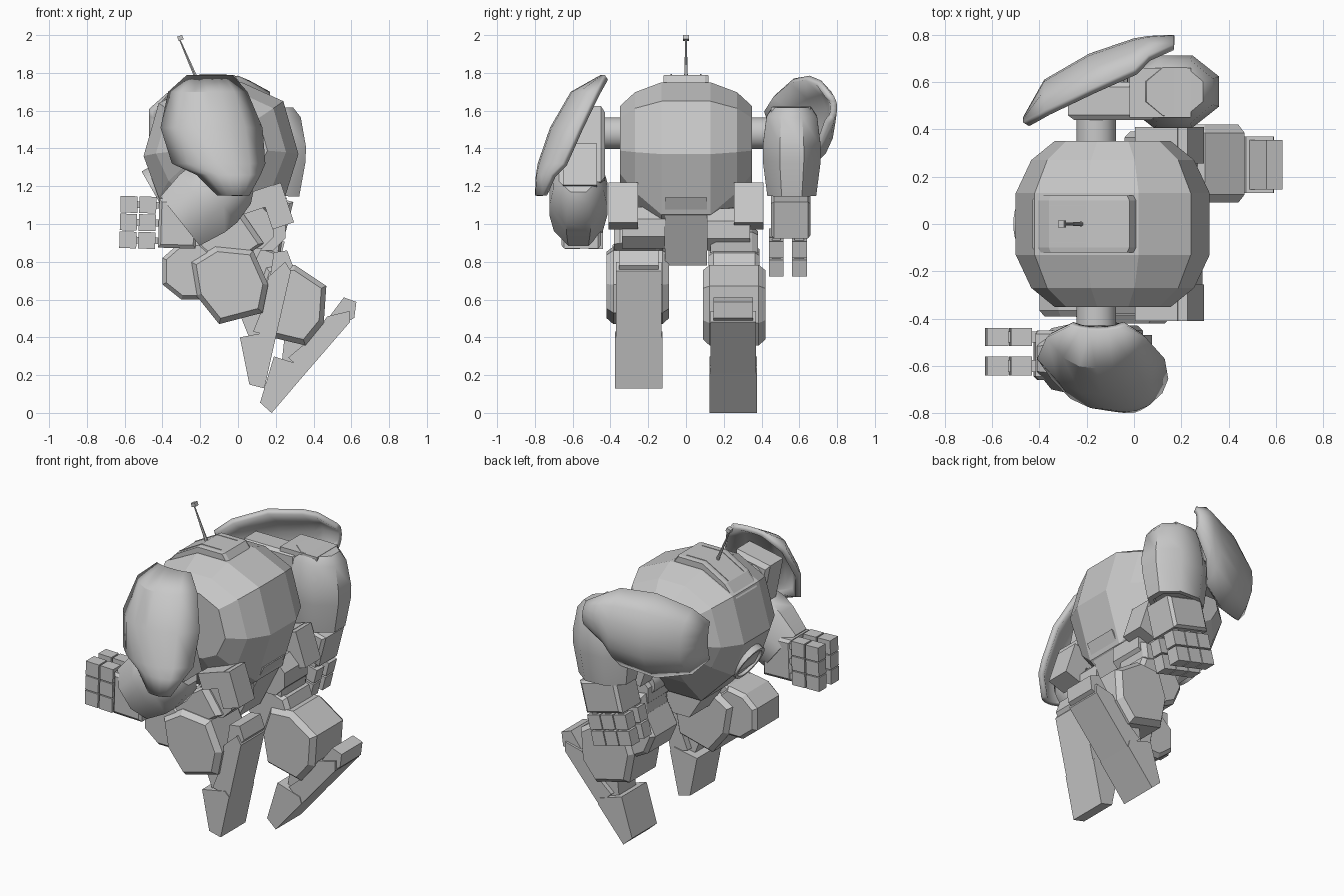
import bpy, bmesh, math
from mathutils import Vector

cube = bpy.data.objects.get("Cube")
if cube:
    bpy.data.objects.remove(cube, do_unlink=True)

GREY = (0.58, 0.58, 0.58, 1)
mat = bpy.data.materials.new("plain grey")
mat.use_nodes = True
mat.diffuse_color = GREY
mat.node_tree.nodes["Principled BSDF"].inputs["Base Color"].default_value = GREY


def finish(name, bm, smooth=0):
    bmesh.ops.recalc_face_normals(bm, faces=bm.faces)
    me = bpy.data.meshes.new(name)
    bm.to_mesh(me)
    bm.free()
    me.materials.append(mat)
    if smooth:
        me.shade_smooth()
        me.set_sharp_from_angle(angle=math.radians(smooth))
    ob = bpy.data.objects.new(name, me)
    bpy.context.collection.objects.link(ob)
    return ob


def loft(name, rings, smooth=0, closed=True):
    """Skin a list of equal-length rings; closed rings get end caps."""
    bm = bmesh.new()
    rows = [[bm.verts.new(p) for p in r] for r in rings]
    n = len(rows[0])
    for a, b in zip(rows, rows[1:]):
        for i in range(n if closed else n - 1):
            j = (i + 1) % n
            bm.faces.new((a[i], a[j], b[j], b[i]))
    if closed:
        bm.faces.new(rows[0])
        bm.faces.new(rows[-1])
    return finish(name, bm, smooth)


def prism(name, pts, y0, y1, chamfer=0, inset=0.86):
    """Side profile (x, z) extruded across y, with optional chamfered sides."""
    cx = sum(p[0] for p in pts) / len(pts)
    cz = sum(p[1] for p in pts) / len(pts)
    ring = lambda y, s: [(cx + (x - cx) * s, y, cz + (z - cz) * s) for x, z in pts]
    rings = [ring(y0, 1), ring(y1, 1)]
    if chamfer:
        c = math.copysign(chamfer, y1 - y0)
        rings = [ring(y0, inset), ring(y0 + c, 1), ring(y1 - c, 1), ring(y1, inset)]
    return loft(name, rings)


def bar(name, p, q, w, y0, y1, chamfer=0):
    """Box running from p to q in the side plane, half thickness w."""
    p, q = Vector(p), Vector(q)
    d = (q - p).normalized()
    n = Vector((-d.y, d.x)) * w
    return prism(name, [p + n, q + n, q - n, p - n], y0, y1, chamfer)


def barrel(name, centre, d, stations, sides=10, smooth=0):
    """Elliptical rings (offset, radius in plane, radius in y) along d."""
    c, d = Vector(centre), Vector((d[0], 0, d[1])).normalized()
    n = Vector((-d.z, 0, d.x))
    rings = []
    for t, rn, ry in stations:
        angles = [2 * math.pi * (i + 0.5) / sides for i in range(sides)]
        rings.append([c + d * t + n * rn * math.cos(a) + Vector((0, ry * math.sin(a), 0))
                      for a in angles])
    return loft(name, rings, smooth)


def disc(name, c, r, y0, y1, sides=16, smooth=40):
    ring = lambda y: [(c[0] + r * math.cos(2 * math.pi * (i + .5) / sides), y,
                       c[1] + r * math.sin(2 * math.pi * (i + .5) / sides)) for i in range(sides)]
    return loft(name, [ring(y0), ring(y1)], smooth)


# Hull: faceted barrel lofted across the body, its belly tapering faster than its roof
hull = [(-.42, 1.64), (-.2, 1.75), (.02, 1.75), (.24, 1.65), (.32, 1.37),
        (.22, 1.05), (.05, .92), (-.2, .92), (-.42, 1.14), (-.5, 1.36)]
CX, CZ = -.09, 1.4
slices = [(.35, .6, .64, .38), (.27, .84, .85, .66), (.13, 1, 1, 1)]
slices = [(-y, *s) for y, *s in slices] + [(y, *s) for y, *s in reversed(slices)]
loft("hull", [[(CX + (x - CX) * sx, y, CZ + (z - CZ) * (up if z > CZ else down)) for x, z in hull]
              for y, sx, up, down in slices])
prism("top_hatch", [(-.43, 1.62), (-.36, 1.7), (-.2, 1.79), (-.02, 1.79), (.03, 1.72)], -.12, .12, .02, .95)
prism("tail_keel", [(.26, 1.14), (.08, .78), (-.1, .78), (-.24, 1.0)], -.11, .11)
for s in (1, -1):
    prism("roof_slot", [(-.36, 1.705), (-.2, 1.793), (-.06, 1.793), (-.1, 1.7)], s * .075, s * .082)
barrel("porthole", (-.425, 0, 1.19), (-.87, -.5),
       [(-.06, .12, .12), (.03, .12, .12), (.03, .1, .1), (.012, .1, .1)], 20, 30)

# Antenna
barrel("antenna_rod", (-.22, 0, 1.77), (-.09, .21), [(0, .01, .01), (.22, .004, .004)], 6)
bar("antenna_tip", (-.318, 1.98), (-.292, 1.99), .012, -.015, .015)

# Shoulder shells: rows of (outer y, z, x min, x max, inward curl)
rows = [(.45, 1.79, -.27, -.03, .02), (.61, 1.70, -.37, .05, .13), (.72, 1.51, -.41, .13, .15),
        (.785, 1.32, -.35, .145, .13), (.795, 1.26, -.22, .12, .08), (.80, 1.15, -.11, .06, .04)]
SX, SZ = -.16, 1.48


def shoulder_shell(name, side, swing):
    c, s = math.cos(swing), math.sin(swing)
    rings = []
    for yo, z, x0, x1, curl in rows:
        ring = []
        for i in range(7):
            u = i / 3 - 1
            dx = (x0 + x1) / 2 + u * (x1 - x0) / 2 - SX
            dz = z - SZ
            ring.append((SX + dx * c - dz * s, side * (yo - curl * abs(u) ** 2.6), SZ + dx * s + dz * c))
        rings.append(ring)
    ob = loft(name, rings, 30, closed=False)
    inward = sum((f.normal.y * side for f in ob.data.polygons)) < 0
    m = ob.modifiers.new("thickness", 'SOLIDIFY')
    m.thickness = .035
    m.offset = 1 if inward else -1


def hand(name, o, d, side):
    o, d = Vector(o), Vector(d).normalized()
    n = Vector((-d.y, d.x))
    bar(name + "_palm", o - d * .03, o + d * .17, .13, side * .45, side * .66, .015)
    for y0, y1 in ((.56, .64), (.44, .515)):
        for k in (-.094, 0, .094):
            b = o + n * k
            bar(name + "_finger_pin", b + d * .15, b + d * .36, .018, side * (y0 + .015), side * (y1 - .015))
            for t in (.185, .285):
                bar(name + "_finger", b + d * t, b + d * (t + .09), .044, side * y0, side * y1)


def forearm(name, c, d, h):
    barrel(name, c, d, [(-h, .13, .11), (-h + .05, .175, .145), (-.03, .21, .166), (.05, .21, .166),
                        (h, .18, .14), (h, .14, .11), (h - .03, .14, .11)], 8, 50)


for name, side, swing in (("right", -1, 0), ("left", 1, math.pi / 2)):
    disc(name + "_shoulder_axle", (SX, SZ), .085, side * .3, side * .48)
    shoulder_shell(name + "_shoulder_shell", side, swing)

# Right arm reaches forward
bar("right_upper_arm", (-.16, 1.6), (-.08, 1.2), .12, -.43, -.6, .02)
bar("right_elbow", (-.08, 1.4), (-.02, 1.18), .1, -.47, -.65)
forearm("right_forearm", (-.15, -.57, 1.14), (-.78, -.62), .2)
hand("right_hand", (-.25, 1.0), (-1, .03), -1)

# Left arm swings back and hangs
bar("left_upper_arm", (-.28, 1.48), (.1, 1.48), .12, .44, .6, .02)
bar("left_elbow", (-.02, 1.53), (.24, 1.53), .09, .45, .66)
forearm("left_forearm", (.165, .56, 1.385), (-.03, -1), .235)
hand("left_hand", (.16, 1.12), (-.25, -.97), 1)

# Legs: one design, mirrored and swung about the calf
KX, KZ = -.02, .68
calf = [(-.22, .62), (-.1, .47), (.13, .53), (.16, .68), (.08, .86), (-.12, .88), (-.25, .8)]
knee = [(-.4, .68), (-.3, .6), (-.2, .6), (-.1, .7), (-.1, .82), (-.2, .91), (-.32, .89), (-.4, .82)]
toe = [(.01, .4), (.06, .15), (.14, .13), (.2, .4), (.17, .43)]
sole = [(.08, .43), (.2, .4), (.28, .75), (.25, .8), (.16, .72), (.14, .58)]
heel = [(.17, .72), (.25, .72), (.29, .78), (.26, .86), (.19, .85)]


def leg(name, side, swing, centre, hip, knee_at):
    c, s = math.cos(swing), math.sin(swing)

    def place(pts):
        return [(centre[0] + (x - KX) * c - (z - KZ) * s,
                 centre[1] + (x - KX) * s + (z - KZ) * c) for x, z in pts]
    for part, pts, y0, y1, ch in (("calf", calf, .09, .42, .035), ("knee", knee, .12, .39, .025),
                                  ("toe", toe, .125, .375, 0), ("sole", sole, .13, .37, 0),
                                  ("heel", heel, .145, .355, 0)):
        prism(name + "_" + part, place(pts), side * y0, side * y1, ch)
    a, b = place([(.04, .58), (.12, .38)])
    bar(name + "_ankle", a, b, .05, side * .17, side * .34)
    bar(name + "_heel_strut", *place([(.08, .62), (.22, .6)]), .04, side * .2, side * .31)
    # Thigh, hip joint and hip guard
    bar(name + "_thigh", hip, knee_at, .1, side * .13, side * .38, .03)
    disc(name + "_hip_joint", hip, .12, side * .11, side * .34, 8, 0)
    disc(name + "_hip_axle", (.08, 1.02), .07, 0, side * .3)
    bar(name + "_hip_guard", (.17, 1.2), (.24, .99), .06, side * .255, side * .41)
    bar(name + "_hip_bracket", (.02, 1.1), (.2, 1.16), .05, side * .255, side * .41)


leg("right_leg", -1, 0, (KX, KZ), (.08, .98), (-.24, .76))
leg("left_leg", 1, math.radians(-28), (.295, .56), (.14, .97), (.11, .73))
